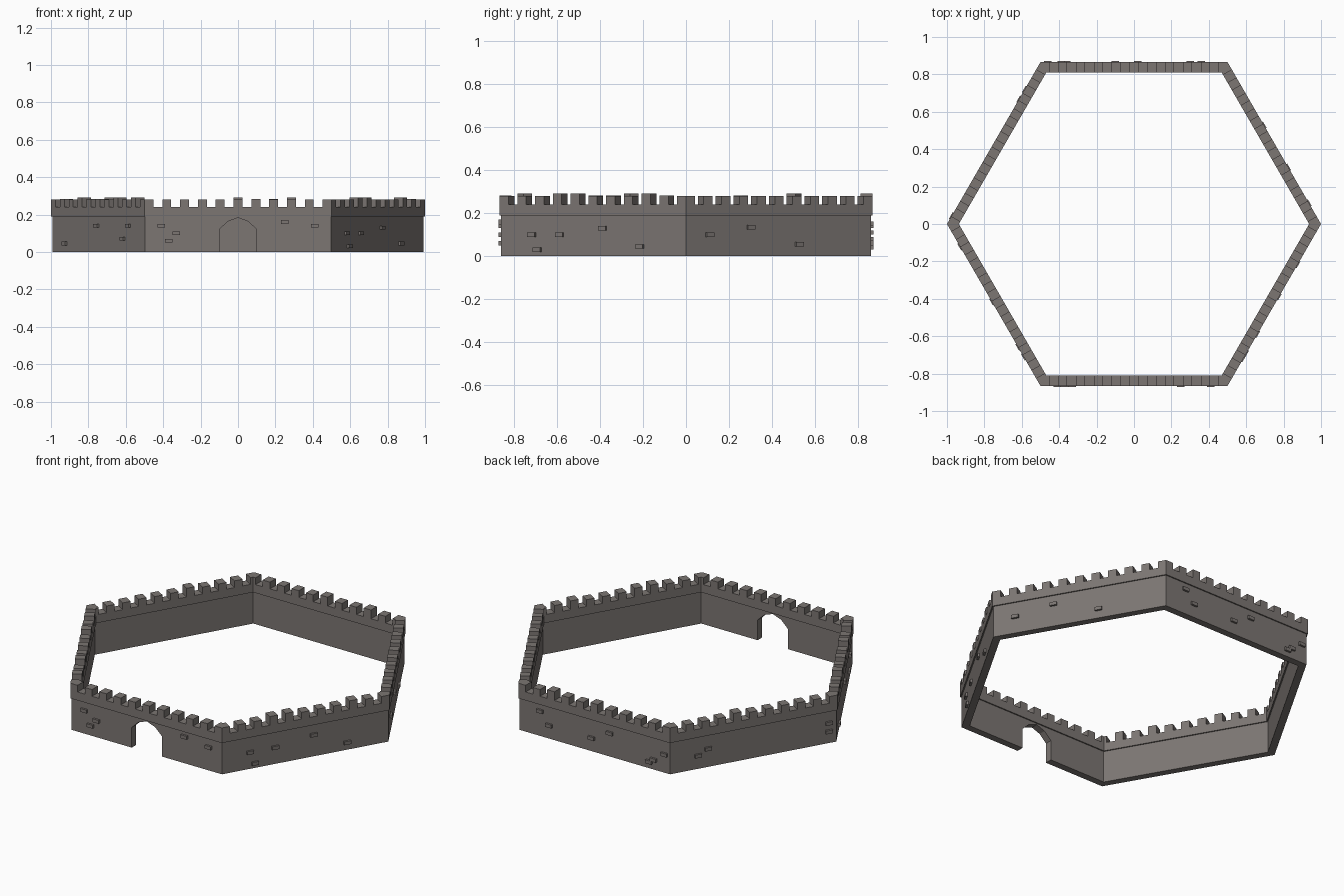
import bpy, bmesh, math, random
from mathutils import Matrix

if "Cube" in bpy.data.objects:
    bpy.data.objects.remove(bpy.data.objects["Cube"])
random.seed(4)

stone = bpy.data.materials.new("warm_grey_stone")
stone.use_nodes = True
colour = (0.2, 0.18, 0.17, 1)
stone.diffuse_color = colour
stone.node_tree.nodes["Principled BSDF"].inputs["Base Color"].default_value = colour

SIDES = 6
TAN = math.tan(math.pi / SIDES)
END = 0.5            # outline points at this distance lie on the mitred corner
BAND, WALK, TOP = 0.19, 0.24, 0.28


def turn(k):
    return Matrix.Rotation(k * math.tau / SIDES, 4, "Z")


def panel(bm, k, outline, outer, inner):
    """One mitred wall side, extruded from an elevation outline."""
    rings = []
    for a in (outer, inner):
        ring = []
        for u, z in outline:
            x = math.copysign(a * TAN, u) if abs(u) >= END else u
            ring.append(bm.verts.new(turn(k) @ Matrix.Translation((x, -a, z)).translation))
        rings.append(ring)
    front, back = rings
    bm.faces.new(front)
    bm.faces.new(back[::-1])
    n = len(outline)
    for i in range(n):
        j = (i + 1) % n
        # the corner joints stay open so that neighbouring sides weld together
        if outline[i][0] == outline[j][0] and abs(outline[i][0]) >= END:
            continue
        bm.faces.new((front[j], front[i], back[i], back[j]))


def finish(name, bm):
    bmesh.ops.remove_doubles(bm, verts=bm.verts, dist=0.0001)
    bmesh.ops.recalc_face_normals(bm, faces=bm.faces)
    mesh = bpy.data.meshes.new(name)
    bm.to_mesh(mesh)
    bm.free()
    mesh.materials.append(stone)
    bpy.context.collection.objects.link(bpy.data.objects.new(name, mesh))


# Lower wall, with an arched gateway in the front side
arch = [(-0.1, 0), (-0.1, 0.12), (-0.055, 0.163), (0, 0.183),
        (0.055, 0.163), (0.1, 0.12), (0.1, 0)]
bm = bmesh.new()
for k in range(SIDES):
    gate = arch if k == 0 else []
    panel(bm, k, [(-END, 0)] + gate + [(END, 0), (END, BAND), (-END, BAND)], 0.859, 0.818)
finish("lower_wall", bm)

# Slightly overhanging parapet with merlons of uneven height
CELLS = 21
bm = bmesh.new()
for k in range(SIDES):
    outline = [(END, BAND)]
    for i in range(CELLS):
        z = WALK
        if i % 2 == 0:
            z = TOP
            if 0 < i < CELLS - 1:
                z += random.choice((0, 0, 0, 0.003, 0.012))
        outline += [(END - i / CELLS, z), (END - (i + 1) / CELLS, z)]
    outline[-1] = (-END, TOP)
    outline.append((-END, BAND))
    panel(bm, k, outline, 0.866, 0.811)
finish("battlements", bm)

# Stones standing proud of each side: distance along the side, height
stones = [
    [(-0.41, 0.14), (-0.33, 0.1), (-0.37, 0.06), (0.25, 0.16), (0.41, 0.14)],
    [(-0.33, 0.1), (-0.3, 0.03), (-0.18, 0.1), (0.05, 0.13), (0.25, 0.045)],
    [(-0.37, 0.1), (0.11, 0.055), (-0.15, 0.135)],
    [(-0.36, 0.15), (-0.3, 0.08), (-0.02, 0.08), (0.1, 0.14),
     (0.39, 0.06), (0.36, 0.04), (0.46, 0.11)],
    [(-0.27, 0.11), (-0.33, 0.08), (0.45, 0.12), (0.45, 0.07)],
    [(-0.36, 0.045), (-0.02, 0.14), (0.26, 0.07), (0.32, 0.14)],
]
bm = bmesh.new()
for k, side in enumerate(stones):
    for u, z in side:
        place = turn(k) @ Matrix.Translation((u, -0.86, z))
        bmesh.ops.create_cube(bm, size=1, matrix=place @ Matrix.Diagonal((0.04, 0.022, 0.02, 1)))
finish("raised_stones", bm)
